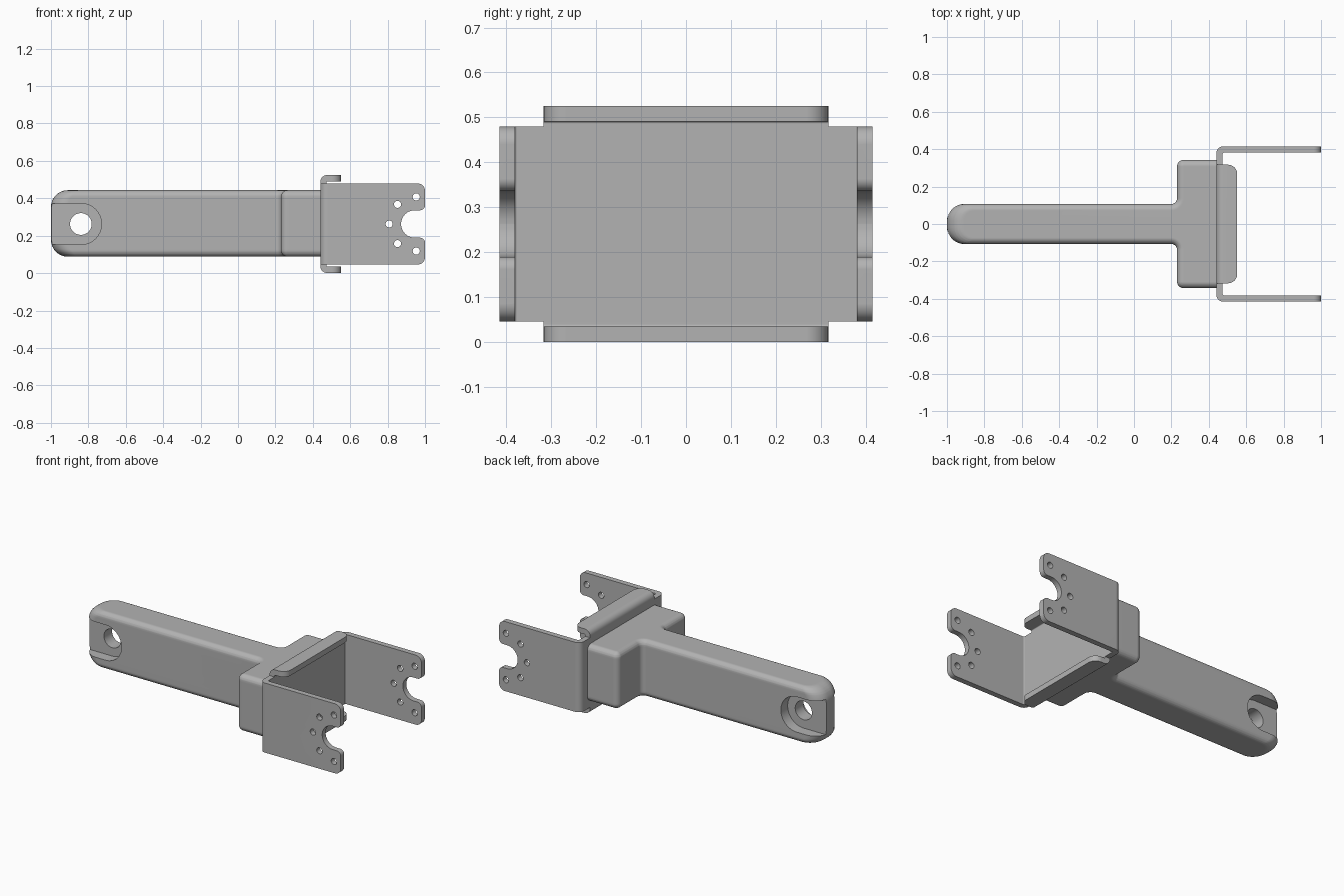
import bpy, bmesh, math
from mathutils import Vector

if "Cube" in bpy.data.objects:
    bpy.data.objects.remove(bpy.data.objects["Cube"])

grey = bpy.data.materials.new("satin grey metal")
grey.use_nodes = True
colour = (0.45, 0.45, 0.45, 1)
grey.diffuse_color = colour
grey.node_tree.nodes["Principled BSDF"].inputs["Base Color"].default_value = colour

MID = 0.2625  # height of the centre line


def rounded(corners, steps=8):
    """Outline from (u, v, radius) corners, each replaced by a tangent arc."""
    out = []
    for i, (u, v, r) in enumerate(corners):
        p = Vector((u, v))
        if r <= 0:
            out.append(p)
            continue
        a = (Vector(corners[i - 1][:2]) - p).normalized()
        b = (Vector(corners[(i + 1) % len(corners)][:2]) - p).normalized()
        half = a.angle(b) / 2
        centre = p + (a + b).normalized() * (r / math.sin(half))
        start = p + a * (r / math.tan(half)) - centre
        turn = start.angle_signed(p + b * (r / math.tan(half)) - centre)
        for k in range(steps + 1):
            t = -turn * k / steps
            c, s = math.cos(t), math.sin(t)
            out.append(centre + Vector((start.x * c - start.y * s,
                                        start.x * s + start.y * c)))
    return out


def loft(name, layers):
    """Skin a stack of equal-length 3D rings and cap both ends."""
    bm = bmesh.new()
    rings = [[bm.verts.new(p) for p in ring] for ring in layers]
    n = len(rings[0])
    for low, high in zip(rings, rings[1:]):
        for i in range(n):
            j = (i + 1) % n
            bm.faces.new((low[i], low[j], high[j], high[i]))
    bm.faces.new(rings[0][::-1])
    bm.faces.new(rings[-1])
    bmesh.ops.recalc_face_normals(bm, faces=bm.faces)
    mesh = bpy.data.meshes.new(name)
    bm.to_mesh(mesh)
    bm.free()
    mesh.materials.append(grey)
    obj = bpy.data.objects.new(name, mesh)
    bpy.context.collection.objects.link(obj)
    return obj


def prism(name, outline, axis, lo, hi):
    """Extrude an outline along y (outline is xz) or z (outline is xy)."""
    def place(p, h):
        return (p.x, h, p.y) if axis == "y" else (p.x, p.y, h)
    return loft(name, [[place(p, h) for p in outline] for h in (lo, hi)])


def disc(x, z, r, steps=32):
    return [Vector((x + r * math.cos(math.tau * k / steps),
                    z + r * math.sin(math.tau * k / steps))) for k in range(steps)]


def select(obj):
    bpy.ops.object.select_all(action="DESELECT")
    obj.select_set(True)
    bpy.context.view_layer.objects.active = obj


def boolean(obj, cutter, operation="DIFFERENCE"):
    mod = obj.modifiers.new("cut", "BOOLEAN")
    mod.operation, mod.solver, mod.object = operation, "EXACT", cutter
    select(obj)
    bpy.ops.object.modifier_apply(modifier=mod.name)
    bpy.data.objects.remove(cutter)


def finish(obj):
    select(obj)
    bpy.ops.object.shade_smooth_by_angle(angle=math.radians(30))
    mod = obj.modifiers.new("even shading", "WEIGHTED_NORMAL")
    mod.keep_sharp = True


# Arm and crosshead: T-shaped plan stacked upward with filleted rims
EDGE, NOSE, BOTTOM, TOP = 0.035, 0.09, 0.088, 0.443


def fillet_inset(r, h):
    return r - math.sqrt(r * r - (r - h) ** 2) if h < r else 0


def t_ring(h, z):
    s, b = fillet_inset(EDGE, h), fillet_inset(NOSE, h)
    arm, head = 0.107 - s, 0.343 - s
    side = [(b - 1, -arm, NOSE - s), (0.23 + s, -arm, 0.03 + s),
            (0.23 + s, -head, max(EDGE - s, 0.001)), (0.44, -head, 0)]
    mirrored = [(x, -y, r) for x, y, r in reversed(side)]
    return [(p.x, p.y, z) for p in rounded(side + mirrored)]


heights = sorted({round(r * (1 - math.cos(math.pi / 2 * k / 8)), 5)
                  for r in (EDGE, NOSE) for k in range(9)})
layers = [t_ring(h, BOTTOM + h) for h in heights]
layers += [t_ring(h, TOP - h) for h in reversed(heights)]
arm = loft("arm_and_crosshead", layers)

# Open-ended pocket on each side of the arm tip, and the pivot hole
EYE_X, POCKET = -0.84, 0.11
pocket = rounded([(-1.2, MID - POCKET, 0), (EYE_X + POCKET, MID - POCKET, POCKET - 0.0005),
                  (EYE_X + POCKET, MID + POCKET, POCKET - 0.0005), (-1.2, MID + POCKET, 0)], 16)
for side in (-1, 1):
    boolean(arm, prism("pocket_cutter", pocket, "y", side * 0.04, side * 0.3))
boolean(arm, prism("eye_cutter", disc(EYE_X, MID, 0.058, 48), "y", -0.3, 0.3))
finish(arm)

# Clevis bracket: bent U-shaped sheet
BACK, SHEET, WIDE = 0.44, 0.034, 0.415
inner = WIDE - SHEET
u_profile = rounded([(1, -WIDE, 0), (BACK, -WIDE, 0.038), (BACK, WIDE, 0.038), (1, WIDE, 0),
                     (1, inner, 0), (BACK + SHEET, inner, 0.005),
                     (BACK + SHEET, -inner, 0.005), (1, -inner, 0)])
HALF = 0.217
bracket = prism("clevis_bracket", u_profile, "z", MID - HALF, MID + HALF)

# Side plate shape: rounded tips with a round-bottomed slot
SLOT = 0.073
half_shape = [(0.3, -0.4, 0), (0.46, -0.4, 0), (0.46, -HALF, 0), (1, -HALF, 0.04),
              (1, -SLOT, 0.028), (0.872, -SLOT, SLOT - 0.0005)]
shape = half_shape + [(x, -z, r) for x, z, r in reversed(half_shape)]
plate = [p + Vector((0, MID)) for p in rounded(shape, 12)]
boolean(bracket, prism("plate_cutter", plate, "y", -0.6, 0.6), "INTERSECT")

# Five bolt holes around the slot on both plates
for x, dz in ((0.953, 0.145), (0.853, 0.105), (0.808, 0), (0.853, -0.105), (0.953, -0.145)):
    boolean(bracket, prism("bolt_cutter", disc(x, MID + dz, 0.019, 24), "y", -0.6, 0.6))
finish(bracket)

# Folded lips above and below the bracket's back plate
LIP, TIP, REACH = 0.317, 0.552, 0.2625
for name, side in (("upper_lip", 1), ("lower_lip", -1)):
    fold = rounded([(BACK, HALF, 0), (BACK, REACH, 0.038), (TIP, REACH, 0),
                    (TIP, REACH - SHEET, 0), (BACK + SHEET, REACH - SHEET, 0.005),
                    (BACK + SHEET, HALF, 0)])
    lip = prism(name, [Vector((p.x, MID + side * p.y)) for p in fold], "y", -LIP, LIP)
    corners = rounded([(0.3, -0.5, 0), (0.475, -0.5, 0), (0.475, -LIP, 0), (TIP, -LIP, 0.05),
                       (TIP, LIP, 0.05), (0.475, LIP, 0), (0.475, 0.5, 0), (0.3, 0.5, 0)])
    boolean(lip, prism("corner_cutter", corners, "z", -0.1, 0.7), "INTERSECT")
    finish(lip)
